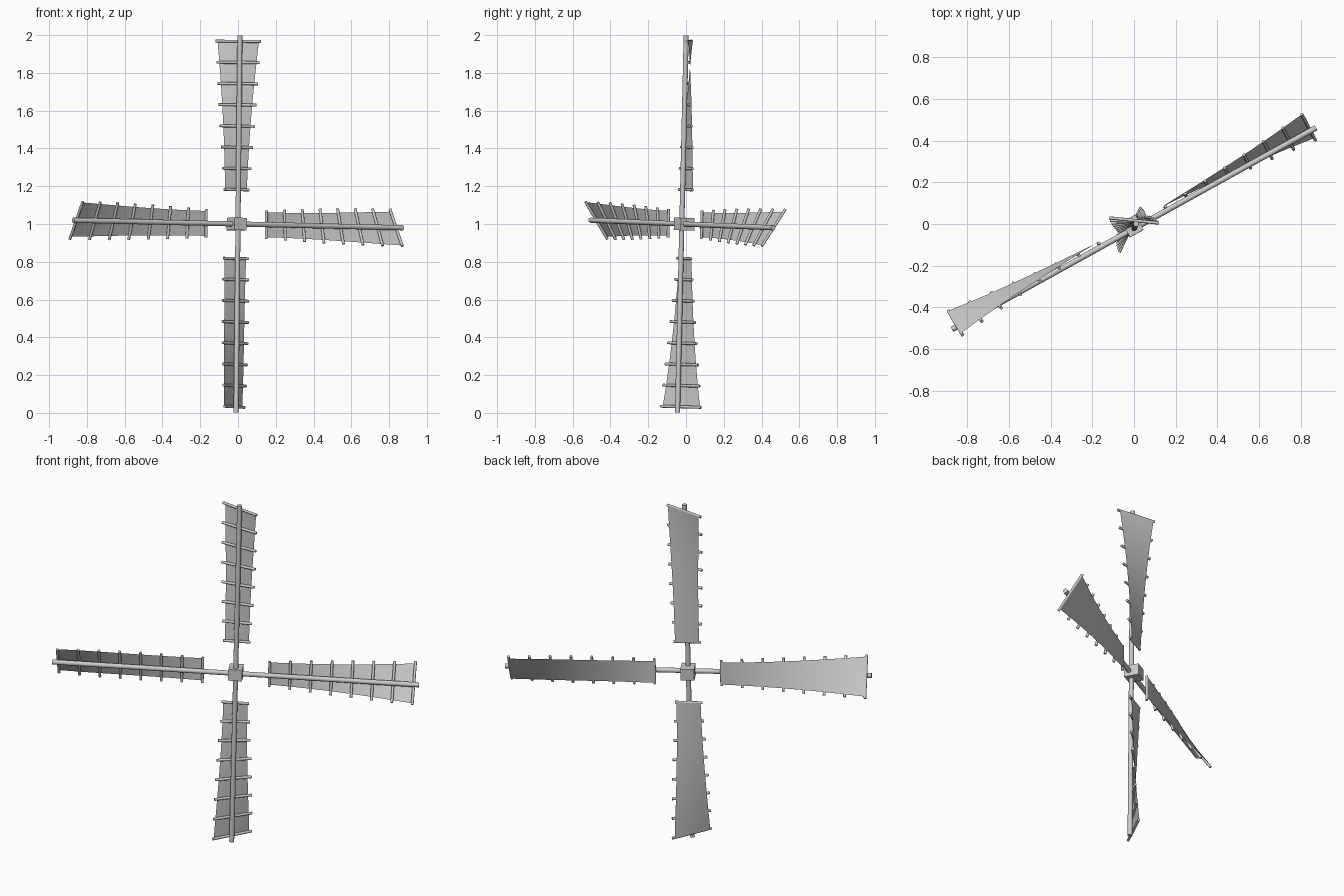
import bpy, bmesh
from math import radians, pi
from mathutils import Matrix, Vector

if "Cube" in bpy.data.objects:
    bpy.data.objects.remove(bpy.data.objects["Cube"])

# Rotor frame: local x/z span the sail plane, local y points to the back
ROTOR = (Matrix.Translation((0.0, -0.022, 1.0)) @ Matrix.Rotation(radians(29), 4, 'Z')
         @ Matrix.Rotation(-0.0153, 4, 'X') @ Matrix.Rotation(0.02, 4, 'Y'))
R_IN, R_OUT, BARS = 0.182, 0.968, 8
BACK = 0.019
TWIST = radians(-35)


def finish(bm, name, matrix):
    bm.transform(matrix)
    me = bpy.data.meshes.new(name)
    bm.to_mesh(me)
    bm.free()
    ob = bpy.data.objects.new(name, me)
    bpy.context.collection.objects.link(ob)
    bpy.context.view_layer.objects.active = ob
    ob.select_set(True)
    bpy.ops.object.shade_smooth_by_angle(angle=radians(35))
    ob.select_set(False)
    return ob


def rod(bm, radius, length, matrix, sides=12):
    bmesh.ops.create_cone(bm, cap_ends=True, segments=sides, radius1=radius,
                          radius2=radius, depth=length, matrix=matrix)


def station(t):
    # twisted frame of the sail at fraction t along its length
    return (Matrix.Translation((0, BACK, R_IN + (R_OUT - R_IN) * t))
            @ Matrix.Rotation(TWIST * t, 4, 'Z'))


# Hub block
bm = bmesh.new()
bmesh.ops.create_cube(bm, size=1, matrix=Matrix.Translation((0, 0.014, 0))
                      @ Matrix.Diagonal((0.075, 0.083, 0.066, 1)))
finish(bm, "hub", ROTOR)

# Two long crossing stocks
for name, ang in (("upright_stock", 0), ("level_stock", pi / 2)):
    bm = bmesh.new()
    rod(bm, 0.0135, 1.995, Matrix.Identity(4), 16)
    finish(bm, name, ROTOR @ Matrix.Rotation(ang, 4, 'Y'))

# Four sails, each with cross bars and a twisted cloth behind them
for k in range(4):
    place = ROTOR @ Matrix.Rotation(k * pi / 2, 4, 'Y')

    bm = bmesh.new()
    for i in range(BARS):
        t = i / (BARS - 1)
        rod(bm, 0.0075, 0.15 + 0.09 * t, station(t) @ Matrix.Rotation(pi / 2, 4, 'Y'))
    finish(bm, f"cross_bars_{k + 1}", place)

    bm = bmesh.new()
    rows = []
    for i in range(29):
        t = i / 28
        half = 0.066 + 0.044 * t ** 2
        rows.append([bm.verts.new(station(t) @ Vector((half * s, 0.0075, 0)))
                     for s in (-1, -0.5, 0, 0.5, 1)])
    for a, b in zip(rows, rows[1:]):
        for j in range(4):
            bm.faces.new((a[j + 1], a[j], b[j], b[j + 1]))
    finish(bm, f"sail_cloth_{k + 1}", place)
